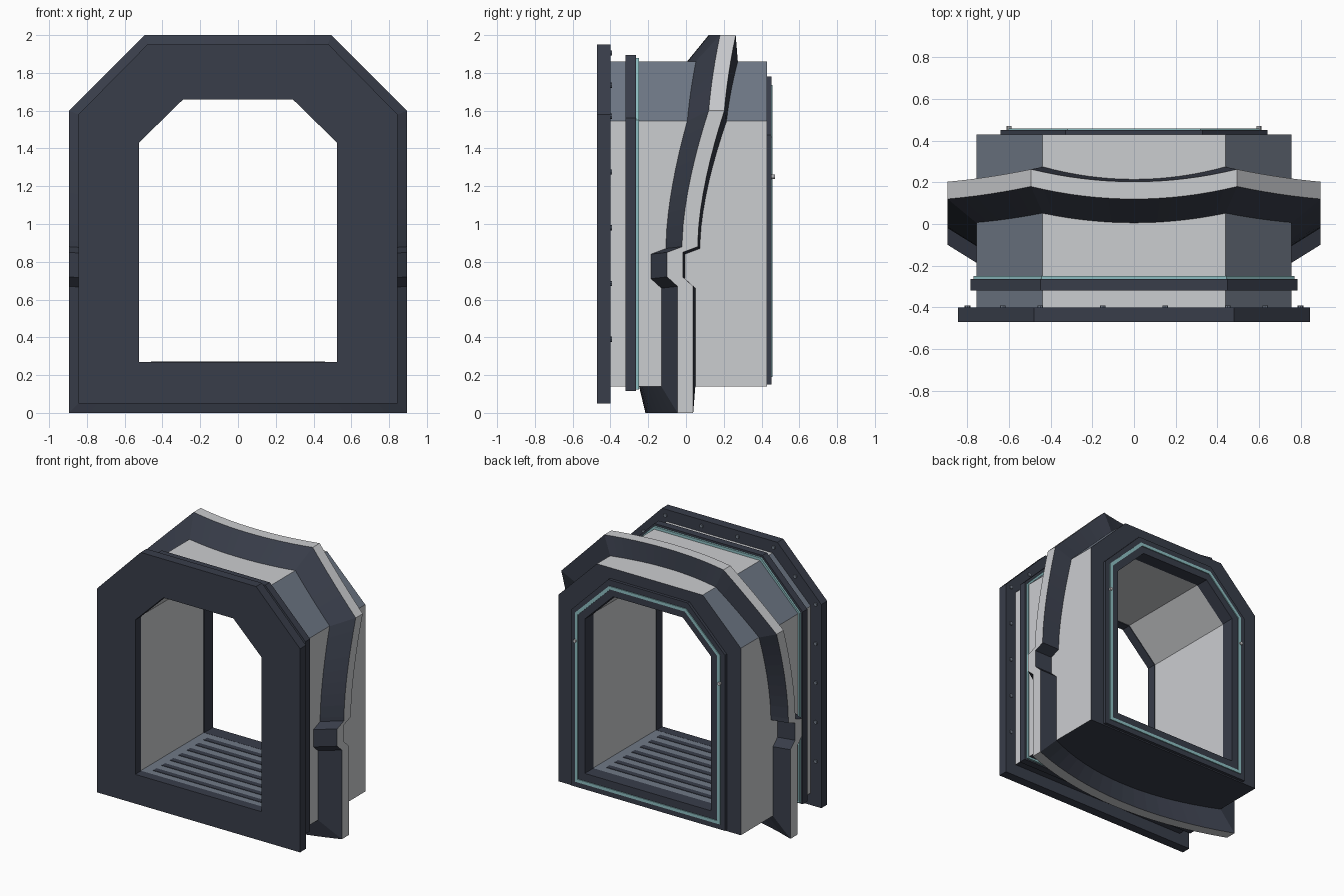
import bpy, bmesh
from math import pi
from mathutils import Matrix

cube = bpy.data.objects.get("Cube")
if cube:
    bpy.data.objects.remove(cube, do_unlink=True)


def material(name, rgb):
    m = bpy.data.materials.new(name)
    m.use_nodes = True
    color = (*rgb, 1)
    m.diffuse_color = color
    m.node_tree.nodes["Principled BSDF"].inputs["Base Color"].default_value = color
    return m


DARK = material("dark navy grey", (0.04, 0.047, 0.068))
LIGHT = material("light grey", (0.60, 0.61, 0.63))
SLATE = material("slate grey", (0.16, 0.19, 0.24))
TEAL = material("pale teal", (0.27, 0.52, 0.54))


def finish(name, bm, mats):
    bmesh.ops.recalc_face_normals(bm, faces=bm.faces)
    mesh = bpy.data.meshes.new(name)
    bm.to_mesh(mesh)
    bm.free()
    for m in mats:
        mesh.materials.append(m)
    ob = bpy.data.objects.new(name, mesh)
    bpy.context.collection.objects.link(ob)
    return ob


def arch(half, z0, z1, top_half, shoulder):
    """Chamfered doorway outline, counter-clockwise from the bottom edge."""
    return [(-half, z0), (half, z0), (half, shoulder),
            (top_half, z1), (-top_half, z1), (-half, shoulder)]


def ring(name, outer, inner, y0, y1, mats, outer_mats=(0,) * 6, inner_mat=0):
    """Frame between two outlines; outer sides and lining can be recoloured."""
    bm = bmesh.new()
    loops = [[bm.verts.new((x, y, z)) for x, z in outline]
             for outline, y in ((outer, y0), (outer, y1), (inner, y1), (inner, y0))]
    side_mats = (outer_mats, (0,) * 6, (inner_mat,) * 6, (0,) * 6)
    for k in range(4):
        a, b = loops[k], loops[(k + 1) % 4]
        for i in range(6):
            j = (i + 1) % 6
            f = bm.faces.new((a[i], a[j], b[j], b[i]))
            f.material_index = side_mats[k][i]
    return finish(name, bm, mats)


def box(name, size, center, mat):
    bm = bmesh.new()
    bmesh.ops.create_cube(bm, size=1, matrix=Matrix.Translation(center) @ Matrix.Diagonal((*size, 1)))
    return finish(name, bm, [mat])


def bolts(name, spots, y, radius, depth, mat):
    bm = bmesh.new()
    for x, z in spots:
        bmesh.ops.create_cone(bm, cap_ends=True, segments=8, radius1=radius, radius2=radius, depth=depth,
                              matrix=Matrix.Translation((x, y, z)) @ Matrix.Rotation(pi / 2, 4, "X"))
    return finish(name, bm, [mat])


# Outlines
opening = arch(0.525, 0.27, 1.66, 0.29, 1.43)
lining = arch(0.53, 0.262, 1.665, 0.292, 1.432)
shell = arch(0.757, 0.14, 1.86, 0.44, 1.545)

# Tunnel body: dark underside and ends, slate shoulders, light sides and lining
ring("tunnel_body", shell, lining, -0.40, 0.43, [DARK, LIGHT, SLATE],
     outer_mats=(0, 1, 2, 1, 2, 1), inner_mat=1)

# Front plate, seal band and the thin seal behind it
ring("front_plate", arch(0.845, 0.05, 1.95, 0.48, 1.58), opening, -0.47, -0.40, [DARK])
ring("seal_band", arch(0.785, 0.115, 1.895, 0.45, 1.56), shell, -0.32, -0.265, [DARK])
ring("front_seal", arch(0.77, 0.125, 1.88, 0.445, 1.55), shell, -0.265, -0.25, [TEAL])

# Rear frame, its inner lip and seal
ring("rear_frame", arch(0.64, 0.15, 1.78, 0.33, 1.47), opening, 0.43, 0.452, [DARK])
ring("rear_lip", arch(0.54, 0.25, 1.68, 0.30, 1.44), opening, 0.35, 0.43, [DARK])
ring("rear_seal", arch(0.603, 0.19, 1.735, 0.32, 1.46), arch(0.58, 0.213, 1.712, 0.311, 1.45),
     0.452, 0.459, [TEAL])

# Bolts
half_spots = [(0.80, 0.39 + 0.295 * i) for i in range(5)]
half_spots += [(0.63, 1.735), (0.45, 1.905), (0.15, 1.905)]
bolts("plate_bolts", [(s * x, z) for x, z in half_spots for s in (-1, 1)], -0.398, 0.014, 0.014, SLATE)
bolts("rear_bolts", [(s * 0.6, 1.25) for s in (-1, 1)], 0.46, 0.012, 0.02, LIGHT)

# Floor with dark cross slots
box("floor", (1.06, 0.75, 0.02), (0, -0.025, 0.259), SLATE)
for i in range(7):
    box("floor_slot", (0.92, 0.04, 0.006), (0, -0.33 + i * 0.1, 0.2695), DARK)

# Hull collar: stations of outer x, outer z, inner x, inner z, front y outer, front y inner
BODY_X, RIM_X = 0.75, 0.895
stations = []
for i in range(9):                                  # bowed bottom
    t = i / 8
    stations.append((RIM_X * t, 0, BODY_X * t, 0.147, -0.215 + 0.17 * t * t, -0.25 + 0.115 * t * t))
for z, y in ((0.67, -0.045), (0.72, -0.10), (0.85, -0.10), (0.88, -0.02)):   # side notch
    stations.append((RIM_X, z, BODY_X, z - 0.01, y, y - 0.09))
for i in range(9):                                  # curved upper side
    t = i / 8
    u = t ** 1.6
    stations.append((RIM_X, 0.91 + 0.69 * t, BODY_X, 0.90 + 0.64 * t, -0.02 + 0.14 * u, -0.11 + 0.11 * u))
for i in range(1, 7):                               # shoulder
    t = i / 6
    u = t * (0.6 + 0.4 * t)
    stations.append((RIM_X - 0.4 * t, 1.6 + 0.4 * t, BODY_X - 0.315 * t, 1.54 + 0.313 * t,
                     0.12 + 0.06 * u, 0.045 * u))
for i in range(1, 9):                               # bowed top
    t = 1 - i / 8
    stations.append((0.495 * t, 2, 0.435 * t, 1.853, 0.12 + 0.06 * t * t, 0.045 * t * t))
mirrored = [(-ox, oz, -ix, iz, yf, yi) for ox, oz, ix, iz, yf, yi in stations[-2:0:-1]]

bm = bmesh.new()
sections = []
for ox, oz, ix, iz, yf, yi in stations + mirrored:
    back = yf + 0.083
    sections.append([bm.verts.new(p) for p in
                     ((ix, yi, iz), (ox, yf, oz), (ox, back, oz), (ix, back + 0.012, iz))])
for a, b in zip(sections, sections[1:] + sections[:1]):
    for k in range(4):
        n = (k + 1) % 4
        bm.faces.new((a[k], a[n], b[n], b[k])).material_index = int(k == 1)
finish("hull_collar", bm, [DARK, LIGHT])
